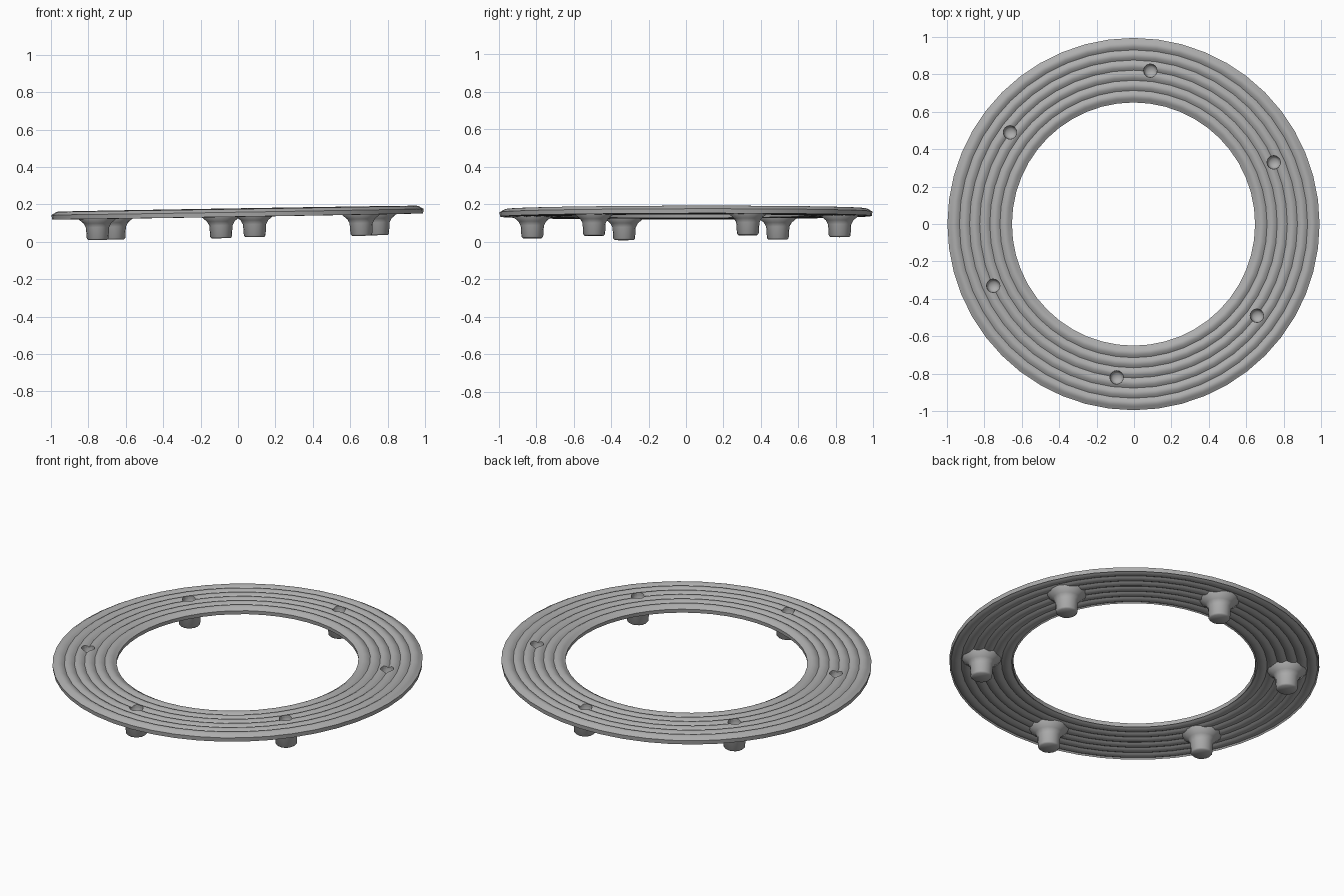
import bpy, bmesh, math
from mathutils import Matrix

cube = bpy.data.objects.get("Cube")
if cube:
    bpy.data.objects.remove(cube)

grey = bpy.data.materials.new("mid grey")
grey.use_nodes = True
COLOUR = (0.42, 0.42, 0.42, 1)
grey.diffuse_color = COLOUR
grey.node_tree.nodes["Principled BSDF"].inputs["Base Color"].default_value = COLOUR

# The whole plate leans slightly, lower towards -x
TILT = Matrix.Rotation(-0.0165, 4, "Y") @ Matrix.Rotation(0.002, 4, "X")
INNER, OUTER, RIDGES = 0.65, 0.995, 6


def lathe(name, profile, sides, place, closed=False):
    """Revolve (radius, z) points about z; points on the axis merge."""
    bm = bmesh.new()
    verts = [bm.verts.new((r, 0, z)) for r, z in profile]
    pairs = list(zip(verts, verts[1:]))
    if closed:
        pairs.append((verts[-1], verts[0]))
    edges = [bm.edges.new(p) for p in pairs]
    bmesh.ops.spin(bm, geom=verts + edges, cent=(0, 0, 0), axis=(0, 0, 1),
                   angle=math.tau, steps=sides, use_merge=True)
    bmesh.ops.remove_doubles(bm, verts=bm.verts, dist=0.0001)
    bmesh.ops.recalc_face_normals(bm, faces=bm.faces)
    bm.transform(TILT @ place)
    mesh = bpy.data.meshes.new(name)
    bm.to_mesh(mesh)
    bm.free()
    mesh.materials.append(grey)
    obj = bpy.data.objects.new(name, mesh)
    bpy.context.collection.objects.link(obj)
    return obj


def smooth(obj, degrees):
    bpy.ops.object.select_all(action="DESELECT")
    obj.select_set(True)
    bpy.context.view_layer.objects.active = obj
    bpy.ops.object.shade_smooth_by_angle(angle=math.radians(degrees))


# Ridged ring: waves above, shallower waves underneath, plain rims
STEPS = RIDGES * 6
top, under = [], []
for i in range(STEPS + 1):
    t = i / STEPS
    r = INNER + 0.01 + (OUTER - INNER - 0.02) * t
    wave = abs(math.sin(math.pi * RIDGES * t))
    top.append((r, 0.165 + 0.012 * wave))
    under.append((r, 0.144 - 0.009 * wave))
rim_out = [(OUTER, 0.160), (OUTER - 0.003, 0.136)]
rim_in = [(INNER + 0.003, 0.138), (INNER, 0.160)]
ring = lathe("ridged_ring", top + rim_out + under[::-1] + rim_in, 48,
             Matrix.Identity(4), closed=True)

# Six hollow-topped feet, flared where they meet the ring
foot_profile = [(0, 0.022), (0.050, 0.022), (0.058, 0.030), (0.062, 0.090),
                (0.074, 0.112), (0.105, 0.138), (0.105, 0.150),
                (0.036, 0.160), (0.033, 0.120), (0.022, 0.108), (0, 0.105)]
half = [(0.09, 0.82), (-0.66, 0.49), (-0.75, -0.33)]
spots = half + [(-x, -y) for x, y in half]
for n, (x, y) in enumerate(spots, 1):
    place = Matrix.Translation((x, y, 0))
    foot = lathe(f"foot_{n}", foot_profile, 16, place)
    smooth(foot, 50)
    cutter = lathe(f"hole_cutter_{n}",
                   [(0, 0.09), (0.036, 0.09), (0.036, 0.25), (0, 0.25)], 16, place)
    cutter.hide_render = True
    cutter.hide_viewport = True
    cut = ring.modifiers.new(f"hole_{n}", "BOOLEAN")
    cut.operation = "DIFFERENCE"
    cut.solver = "EXACT"
    cut.object = cutter

smooth(ring, 50)
